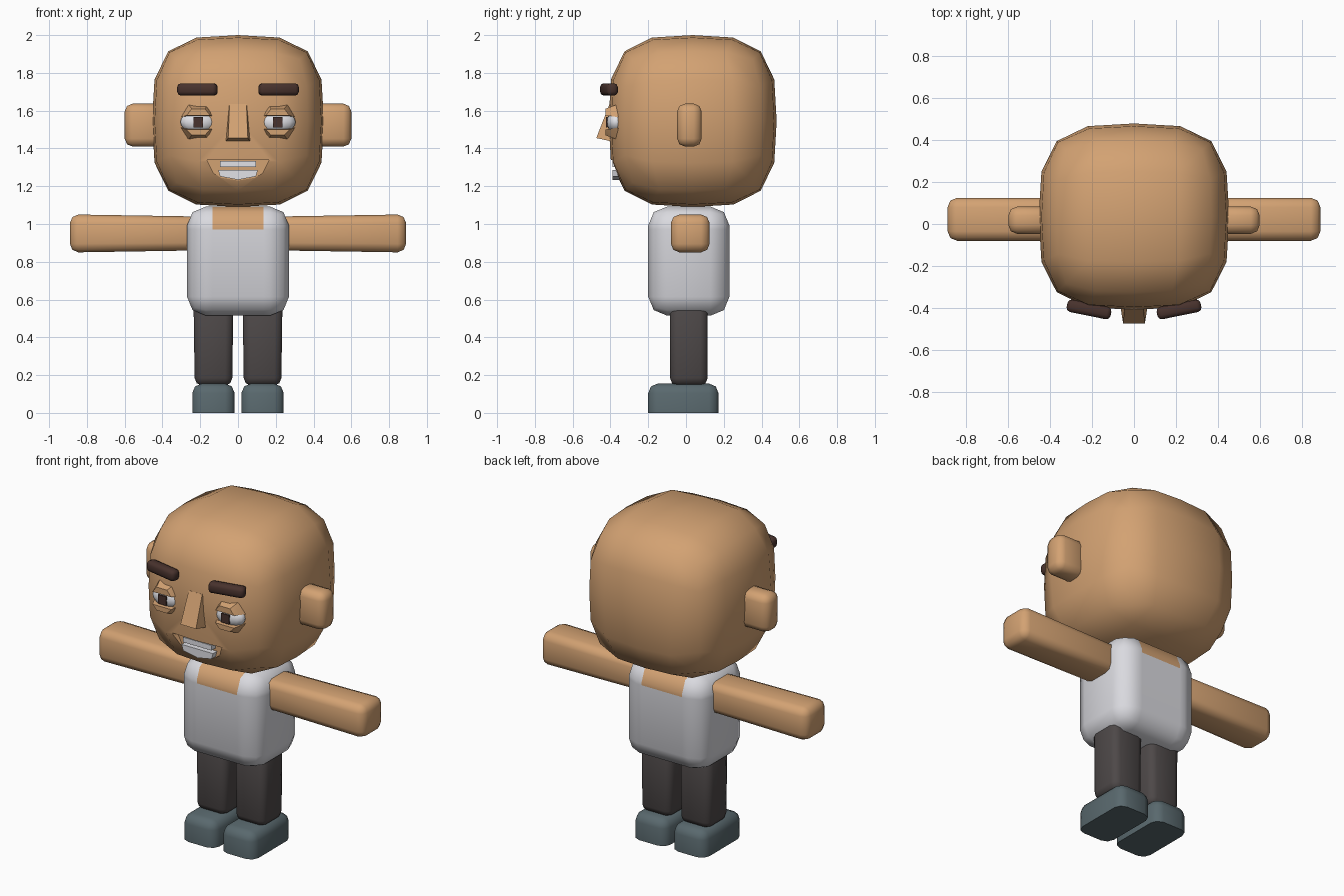
import bpy
import bmesh
import math
from mathutils import Matrix, Vector

if "Cube" in bpy.data.objects:
    bpy.data.objects.remove(bpy.data.objects["Cube"], do_unlink=True)


def material(name, r, g, b):
    m = bpy.data.materials.new(name)
    m.use_nodes = True
    m.diffuse_color = (r, g, b, 1)
    m.node_tree.nodes["Principled BSDF"].inputs["Base Color"].default_value = (r, g, b, 1)
    return m


SKIN = material("skin tan", 0.65, 0.36, 0.17)
SHIRT = material("shirt white", 0.70, 0.70, 0.74)
WHITE = material("eye and tooth white", 0.80, 0.80, 0.84)
TROUSERS = material("trouser charcoal", 0.075, 0.065, 0.065)
SHOES = material("shoe slate", 0.10, 0.14, 0.155)
BROWN = material("dark brown", 0.065, 0.032, 0.026)


def finish(bm, name, *mats, angle=50):
    bmesh.ops.recalc_face_normals(bm, faces=bm.faces)
    me = bpy.data.meshes.new(name)
    bm.to_mesh(me)
    bm.free()
    for m in mats:
        me.materials.append(m)
    ob = bpy.data.objects.new(name, me)
    bpy.context.scene.collection.objects.link(ob)
    smooth(ob, angle)
    return ob


def smooth(ob, angle):
    for p in ob.data.polygons:
        p.use_smooth = True
    ob.data.set_sharp_from_angle(angle=math.radians(angle))


def box(lo, hi, bevel=0.0, segments=2, flat_base=False, turn=0.0):
    """Box between two corners with rounded edges, turned about its centre."""
    bm = bmesh.new()
    bmesh.ops.create_cube(bm, size=1)
    lo, hi = Vector(lo), Vector(hi)
    bmesh.ops.scale(bm, vec=hi - lo, verts=bm.verts)
    if bevel:
        edges = [e for e in bm.edges
                 if not (flat_base and all(v.co.z < 0 for v in e.verts))]
        bmesh.ops.bevel(bm, geom=edges, offset=bevel, segments=segments,
                        profile=0.5, affect='EDGES')
    bmesh.ops.transform(bm, matrix=Matrix.Translation((lo + hi) / 2)
                        @ Matrix.Rotation(turn, 4, 'Z'), verts=bm.verts)
    return bm


def hull(points):
    bm = bmesh.new()
    for p in points:
        bm.verts.new(p)
    bmesh.ops.convex_hull(bm, input=bm.verts)
    return bm


def mirror(bm, side):
    bmesh.ops.scale(bm, vec=(side, 1, 1), verts=bm.verts)
    return bm


# Head: a subdivided cube pulled onto a squarish ball
bm = bmesh.new()
bmesh.ops.create_cube(bm, size=2)
bmesh.ops.subdivide_edges(bm, edges=bm.edges, cuts=3, use_grid_fill=True)
POWER = 3.3
for v in bm.verts:
    v.co /= sum(abs(c) ** POWER for c in v.co) ** (1 / POWER)
    v.co = Vector((v.co.x * 0.455, v.co.y * 0.445 + 0.035, v.co.z * 0.455 + 1.545))
head = finish(bm, "head", SKIN)

# Open mouth, cut into the head
outline = [(0.165, 1.34), (0.13, 1.27), (0.09, 1.245), (0, 1.23)]
cutter = finish(hull([(s * x, y, z) for x, z in outline
                      for y in (-0.6, -0.35) for s in (1, -1)]), "mouth_cutter", SKIN)
cutter.hide_render = True
cut = head.modifiers.new("mouth", 'BOOLEAN')
cut.operation = 'DIFFERENCE'
cut.object = cutter
cut.solver = 'EXACT'
bpy.context.view_layer.objects.active = head
bpy.ops.object.modifier_apply(modifier=cut.name)
bpy.data.objects.remove(cutter, do_unlink=True)
smooth(head, 50)

# Teeth
finish(box((-0.095, -0.388, 1.303), (0.095, -0.345, 1.333)), "upper_teeth", WHITE)
finish(hull([(s * x, y, z) for x, z in [(0.105, 1.287), (0.095, 1.252), (0, 1.234)]
             for y in (-0.388, -0.345) for s in (1, -1)]), "lower_teeth", WHITE)

# Nose: a wedge widening downwards
finish(hull([(s * x, y, z) for x, y, z in
             [(0.045, -0.405, 1.635), (0.052, -0.37, 1.63),
              (0.052, -0.475, 1.455), (0.07, -0.36, 1.43)]
             for s in (1, -1)]), "nose", SKIN, angle=30)

# Torso with a square neckline at the front and back
NECK_X, NECK_Z = 0.135, 0.972
bm = box((-0.27, -0.2, 0.515), (0.27, 0.23, 1.092), bevel=0.1)
for point, normal in (((NECK_X, 0, 0), (1, 0, 0)), ((-NECK_X, 0, 0), (1, 0, 0)),
                      ((0, 0, NECK_Z), (0, 0, 1))):
    bmesh.ops.bisect_plane(bm, geom=bm.verts[:] + bm.edges[:] + bm.faces[:],
                           plane_co=point, plane_no=normal)
for f in bm.faces:
    c = f.calc_center_median()
    f.material_index = int(abs(c.x) < NECK_X and c.z > NECK_Z)
finish(bm, "torso", SHIRT, SKIN)

EYE = Vector((0.21, 0, 1.54))
for side, word in ((1, "left_"), (-1, "right_")):
    def part(bm, name, mat, angle=50):
        return finish(mirror(bm, side), word + name, mat, angle=angle)

    # Limbs: the arm widens a little towards the hand
    bm = box((0.18, -0.08, 0.85), (0.89, 0.125, 1.05), bevel=0.045)
    for v in bm.verts:
        if v.co.x < 0.5:
            v.co.z = 0.95 + (v.co.z - 0.95) * 0.9
    part(bm, "arm", SKIN)
    bm = box((0.025, -0.085, 0.145), (0.235, 0.115, 0.6), bevel=0.04)
    for v in bm.verts:
        if v.co.z < 0.3:
            v.co.x = 0.13 + (v.co.x - 0.13) * 0.95
    part(bm, "leg", TROUSERS)
    part(box((0.018, -0.2, 0), (0.242, 0.172, 0.155), bevel=0.05, flat_base=True),
         "shoe", SHOES)

    # Ear and eyebrow
    part(box((0.4, -0.047, 1.41), (0.6, 0.083, 1.637), bevel=0.042), "ear", SKIN)
    part(box((0.108, -0.438, 1.68), (0.322, -0.378, 1.745), bevel=0.02, turn=0.2),
         "eyebrow", BROWN)

    # Eyeball and iris
    bm = bmesh.new()
    bmesh.ops.create_uvsphere(bm, u_segments=16, v_segments=10, radius=1)
    bmesh.ops.scale(bm, vec=(0.095, 0.05, 0.06), verts=bm.verts)
    bmesh.ops.translate(bm, vec=EYE + Vector((0, -0.37, 0)), verts=bm.verts)
    part(bm, "eyeball", WHITE)
    part(box(EYE + Vector((-0.026, -0.424, -0.028)),
             EYE + Vector((0.026, -0.415, 0.026))), "iris", BROWN)

    # Eyelids: wedges above and below the eyeball
    for lid, flip, rim in (("upper_eyelid", 1, 0.035), ("lower_eyelid", -1, 0.04)):
        shape = [(0.092, -0.355, rim - 0.01), (0.055, -0.355, 0.097),
                 (0.062, -0.427, rim), (0.035, -0.427, 0.07)]
        part(hull([EYE + Vector((s * x, y, flip * z)) for x, y, z in shape
                   for s in (1, -1)]), lid, SKIN, angle=25)
